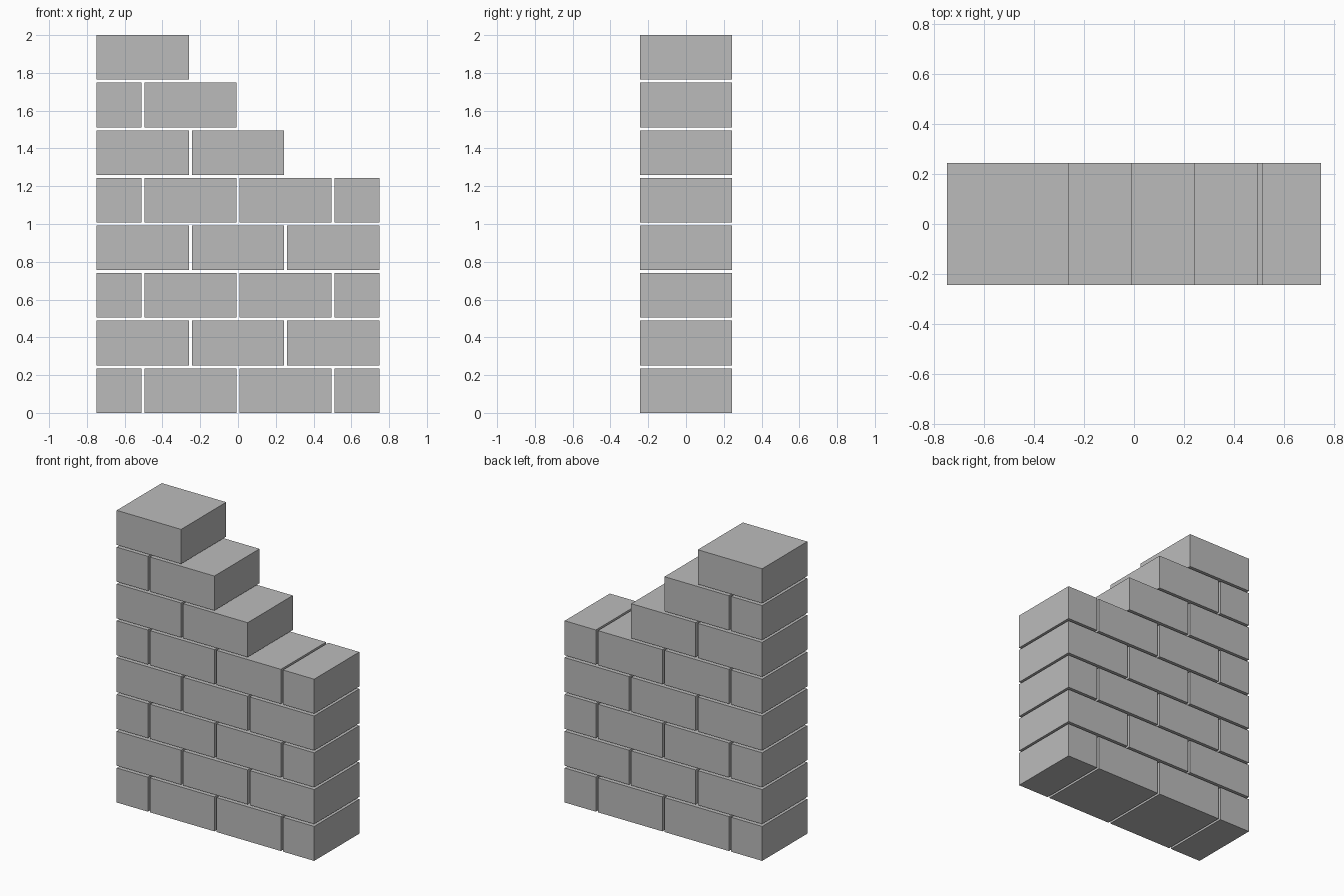
import bpy
import bmesh
from mathutils import Matrix, Vector

if "Cube" in bpy.data.objects:
    bpy.data.objects.remove(bpy.data.objects["Cube"], do_unlink=True)

GAP = 0.016                 # open joint between bricks
HEIGHT = 0.236
FULL = 0.488
HALF = (FULL - GAP) / 2
DEPTH = FULL
LEFT = -(3 * FULL + 2 * GAP) / 2

# Single stone colour
stone = bpy.data.materials.new("grey_stone")
stone.use_nodes = True
colour = (0.5, 0.5, 0.5, 1)
stone.diffuse_color = colour
bsdf = stone.node_tree.nodes["Principled BSDF"]
bsdf.inputs["Base Color"].default_value = colour
bsdf.inputs["Roughness"].default_value = 0.8


def add_course(index, lengths):
    """Lay one row of bricks from the -x end."""
    bm = bmesh.new()
    x = LEFT
    z = index * (HEIGHT + GAP) + HEIGHT / 2
    for length in lengths:
        place = Matrix.LocRotScale(Vector((x + length / 2, 0, z)), None,
                                   Vector((length, DEPTH, HEIGHT)))
        bmesh.ops.create_cube(bm, size=1, matrix=place)
        x += length + GAP
    name = f"brick_course_{index + 1}"
    mesh = bpy.data.meshes.new(name)
    bm.to_mesh(mesh)
    bm.free()
    mesh.materials.append(stone)
    bpy.context.collection.objects.link(bpy.data.objects.new(name, mesh))


# Alternating bond; the upper courses step back towards the -x end
bonds = [[HALF, FULL, FULL, HALF], [FULL, FULL, FULL]]
bricks_laid = [4, 3, 4, 3, 4, 2, 2, 1]
for row, count in enumerate(bricks_laid):
    add_course(row, bonds[row % 2][:count])
